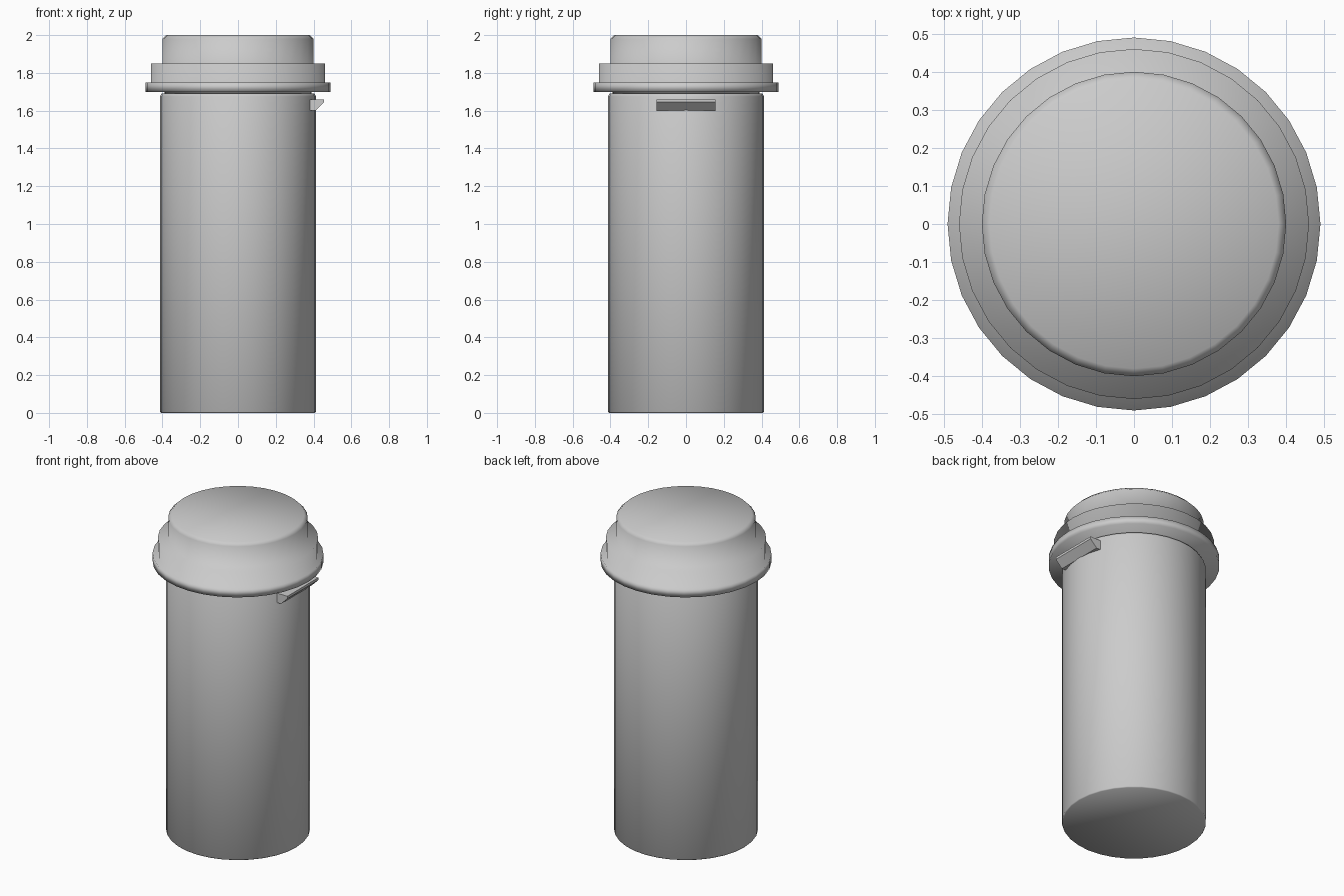
import bpy, bmesh
from math import cos, sin, pi

if "Cube" in bpy.data.objects:
    bpy.data.objects.remove(bpy.data.objects["Cube"])

SIDES = 32


def finish(name, bm):
    bmesh.ops.recalc_face_normals(bm, faces=bm.faces)
    mesh = bpy.data.meshes.new(name)
    bm.to_mesh(mesh)
    bm.free()
    obj = bpy.data.objects.new(name, mesh)
    bpy.context.collection.objects.link(obj)
    return obj


def lathe(name, profile):
    """Closed turned part from (radius, z) pairs, smooth shaded all over."""
    bm = bmesh.new()
    rings = [[bm.verts.new((r * cos(2 * pi * i / SIDES), r * sin(2 * pi * i / SIDES), z))
              for i in range(SIDES)] for r, z in profile]
    for a, b in zip(rings, rings[1:]):
        for i in range(SIDES):
            j = (i + 1) % SIDES
            bm.faces.new((a[i], a[j], b[j], b[i]))
    bm.faces.new(rings[0][::-1])
    bm.faces.new(rings[-1])
    for f in bm.faces:
        f.smooth = True
    return finish(name, bm)


# Cylindrical body with a slightly eased rim
lathe("body", [(0.408, 0), (0.413, 0.006), (0.413, 1.675), (0.405, 1.69), (0.39, 1.692)])

# Stepped cap: wide flange, collar and knob
lathe("cap", [(0.39, 1.69), (0.39, 1.70), (0.49, 1.70), (0.49, 1.75), (0.46, 1.75),
              (0.46, 1.85), (0.40, 1.85), (0.40, 1.98), (0.38, 2.0)])

# Thumb lip on the right side of the body, under the flange
bm = bmesh.new()
section = [(0.36, 1.66), (0.455, 1.66), (0.455, 1.645), (0.41, 1.60), (0.36, 1.60)]
face = bm.faces.new([bm.verts.new((x, -0.155, z)) for x, z in section])
ext = bmesh.ops.extrude_face_region(bm, geom=[face])
verts = [v for v in ext["geom"] if isinstance(v, bmesh.types.BMVert)]
bmesh.ops.translate(bm, verts=verts, vec=(0, 0.31, 0))
# close the starting end if the extrusion removed it
open_edges = [e for e in bm.edges if e.is_boundary]
if open_edges:
    bmesh.ops.holes_fill(bm, edges=open_edges, sides=0)
finish("thumb_lip", bm)
